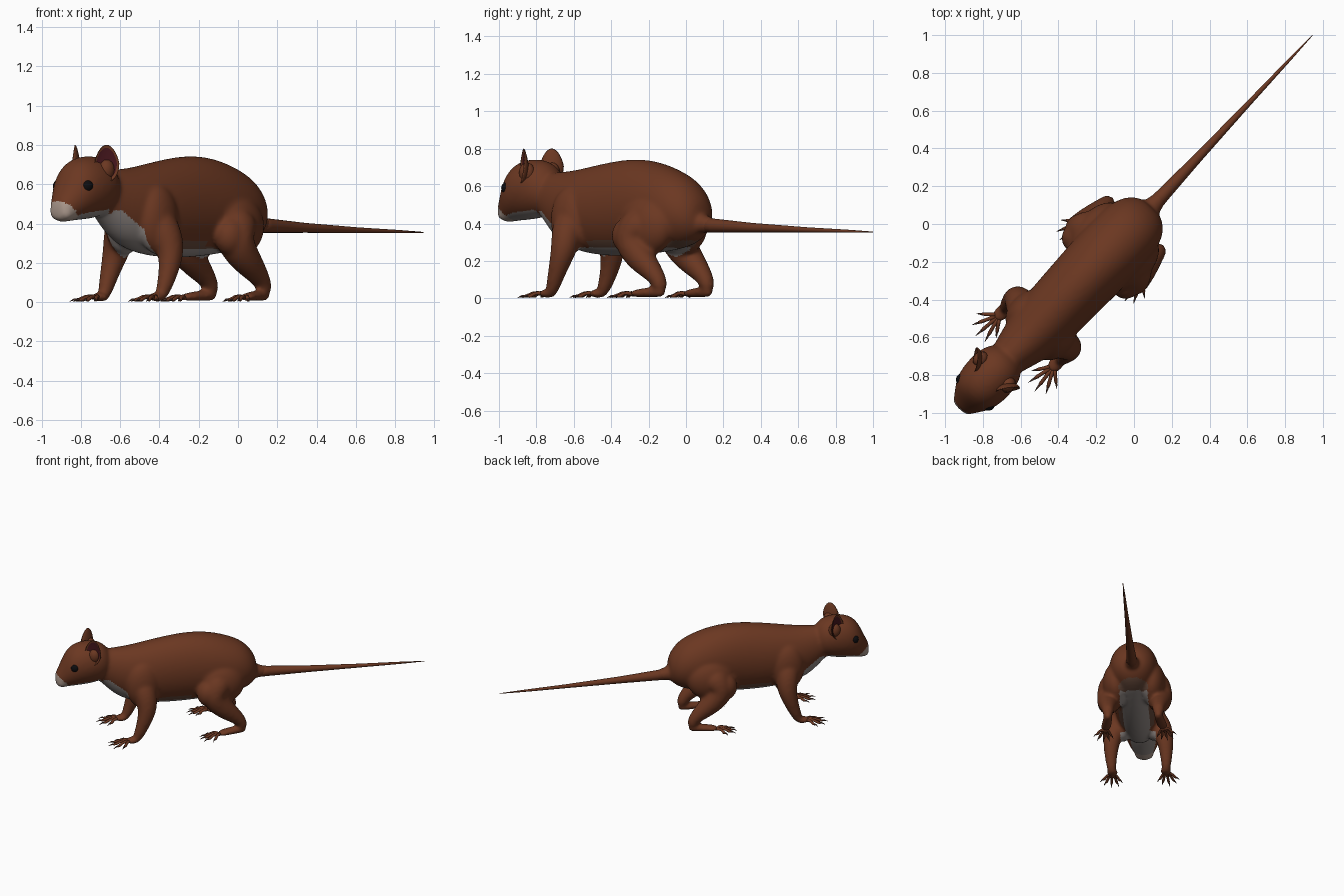
import bpy, bmesh, math
from mathutils import Vector, Matrix

if "Cube" in bpy.data.objects:
    bpy.data.objects.remove(bpy.data.objects["Cube"])

# Animal is modelled in its own frame: X forward, Y to its left, Z up, then turned into place
PLACE = Matrix.Translation((0, -0.01, 0)) @ Matrix.Rotation(math.radians(226.9), 4, 'Z')
HEAD_Y = -0.012


def material(name, rgb):
    m = bpy.data.materials.new(name)
    m.diffuse_color = (*rgb, 1)
    m.use_nodes = True
    m.node_tree.nodes["Principled BSDF"].inputs["Base Color"].default_value = m.diffuse_color
    return m


FUR = material("brown fur", (0.148, 0.039, 0.0155))
BELLY = material("grey belly", (0.28, 0.245, 0.23))
MUZZLE = material("pale muzzle", (0.40, 0.31, 0.26))
FLANK = material("taupe flank", (0.13, 0.065, 0.042))
EAR = material("dark red ear", (0.06, 0.008, 0.012))
EYE = material("black eye", (0.004, 0.004, 0.005))
CLAW = material("dark claw", (0.09, 0.04, 0.028))


def tube(bm, pts, n=12, upright=False):
    """Loft elliptical rings; each point is (x, y, z, half width, half height)."""
    rings = []
    for i, p in enumerate(pts):
        c = Vector(p[:3])
        t = Vector(pts[min(i + 1, len(pts) - 1)][:3]) - Vector(pts[max(i - 1, 0)][:3])
        t = Vector((1, 0, 0)) if upright else t.normalized()
        side = Vector((0, 1, 0))
        side = (side - t * side.dot(t)).normalized()
        up = t.cross(side)
        rings.append([bm.verts.new(c + side * p[3] * math.cos(a) + up * p[4] * math.sin(a))
                      for a in (2 * math.pi * k / n for k in range(n))])
    for a, b in zip(rings, rings[1:]):
        for k in range(n):
            bm.faces.new((a[k], a[(k + 1) % n], b[(k + 1) % n], b[k]))
    bm.faces.new(rings[0][::-1])
    bm.faces.new(rings[-1])


def round_tube(bm, pts, n=12):
    tube(bm, [(*p[:3], p[3], p[3]) for p in pts], n)


def ball(bm, c, r, seg=20):
    m = Matrix.Translation(c) @ Matrix.Diagonal((*r, 1))
    return bmesh.ops.create_uvsphere(bm, u_segments=seg, v_segments=seg // 2, radius=1, matrix=m)["verts"]


def finish(bm, name, mats):
    bmesh.ops.recalc_face_normals(bm, faces=bm.faces)
    me = bpy.data.meshes.new(name)
    bm.to_mesh(me)
    bm.free()
    for m in mats:
        me.materials.append(m)
    ob = bpy.data.objects.new(name, me)
    bpy.context.collection.objects.link(ob)
    for p in me.polygons:
        p.use_smooth = True
    return ob


parts = []

# Body, head and legs, fused into one skin
bm = bmesh.new()
trunk = [(-.14, .50, .36, .06), (-.105, .57, .32, .12), (-.045, .64, .28, .162), (.05, .69, .255, .185),
         (.2, .74, .235, .19), (.37, .755, .22, .182), (.55, .732, .22, .176), (.7, .705, .235, .168),
         (.82, .685, .265, .148), (.92, .68, .32, .12), (1.0, .67, .41, .095), (1.06, .65, .46, .08)]
tube(bm, [(u, HEAD_Y * max(0, u - .8) * 4, (t + b) / 2, w, (t - b) / 2) for u, t, b, w in trunk], 16, True)
head = [(.94, .66, .49, .07), (.98, .71, .455, .115), (1.03, .74, .435, .137), (1.1, .75, .42, .146),
        (1.18, .74, .415, .14), (1.24, .705, .41, .12), (1.28, .64, .405, .09), (1.315, .555, .405, .066),
        (1.342, .51, .425, .045)]
tube(bm, [(u, HEAD_Y, (t + b) / 2, w, (t - b) / 2) for u, t, b, w in head], 16, True)
for s in (1, -1):
    # muzzle cheek
    ball(bm, (1.295, HEAD_Y + s * .034, .455), (.044, .036, .04))
    # front leg
    ball(bm, (.72, s * .115, .42), (.13, .085, .18))
    round_tube(bm, [(.73, s * .10, .46, .08), (.71, s * .155, .36, .09), (.70, s * .193, .26, .072),
                    (.73, s * .203, .17, .055), (.76, s * .203, .09, .043), (.785, s * .20, .035, .035),
                    (.80, s * .20, .025, .02)])
    ball(bm, (.815, s * .197, .026), (.055, .042, .024))
    # hind leg
    ball(bm, (.15, s * .13, .385), (.18, .105, .16))
    ball(bm, (.245, s * .18, .335), (.092, .082, .10))
    round_tube(bm, [(.13, s * .13, .44, .10), (.20, s * .165, .37, .115), (.225, s * .185, .30, .10),
                    (.14, s * .19, .21, .082), (.045, s * .187, .135, .055), (-.002, s * .185, .075, .043),
                    (.005, s * .185, .035, .034)])
    tube(bm, [(-.03, s * .182, .032, .026, .026), (.03, s * .187, .034, .036, .03), (.11, s * .20, .03, .04, .026),
              (.19, s * .215, .024, .042, .02)])
# tail root blend
round_tube(bm, [(.0, 0, .42, .09), (-.10, 0, .405, .066), (-.17, 0, .393, .046), (-.24, 0, .389, .034)])

skin = finish(bm, "body", [FUR])
skin.modifiers.new("round", 'SUBSURF').levels = 2
rm = skin.modifiers.new("fuse", 'REMESH')
rm.mode, rm.voxel_size = 'VOXEL', 0.0105
sm = skin.modifiers.new("soften", 'SMOOTH')
sm.factor, sm.iterations = 0.5, 14
deps = bpy.context.evaluated_depsgraph_get()
fused = bpy.data.meshes.new_from_object(skin.evaluated_get(deps))
skin.modifiers.clear()
skin.data = fused
fused.materials.clear()
for m in (FUR, BELLY, MUZZLE, FLANK):
    fused.materials.append(m)
# pale underside, chest, chin and muzzle
for p in fused.polygons:
    p.use_smooth = True
    c = p.center
    u, y, z = c.x, abs(c.y), c.z
    limit = .272 if u < .7 else min(.272 + (u - .7) * .75, .47)
    p.material_index = 0
    if u > 1.24 and z < .52 - (1.34 - u) * .9:
        p.material_index = 2
    elif u >= 1.0:
        p.material_index = 1 if p.normal.z < -.7 or (u < 1.04 and z < .45) else 0
    elif u > -.08 and y < (.105 if u < .4 else .13) and .212 < z:
        if z < limit and u > .04:
            p.material_index = 1
        elif u < .6 and z < .31:
            p.material_index = 3
    elif .36 < u < .6 and z < .31:
        p.material_index = 1 if z < limit else 3
parts.append(skin)

# Tail
bm = bmesh.new()
round_tube(bm, [(-.12, 0, .395, .045), (-.22, 0, .389, .037), (-.5, 0, .378, .025),
                (-.9, 0, .366, .014), (-1.2, 0, .359, .008), (-1.383, 0, .355, .002)], 16)
parts.append(finish(bm, "tail", [FUR]))

# Toes and claws: a fan on each foot
toes, claws = bmesh.new(), bmesh.new()
for s in (1, -1):
    feet = [((.83, .197), (-34, -14, 6, 27, 50), (.095, .125, .13, .12, .095)),
            ((.17, .212), (-26, -8, 9, 27, 52), (.09, .115, .12, .115, .09))]
    for (u0, y0), angles, lengths in feet:
        for ang, ln in zip(angles, lengths):
            a = math.radians(ang)

            def at(d, z, r):
                return (u0 + d * math.cos(a), s * (y0 + d * math.sin(a)), z, r)

            round_tube(toes, [at(0, .02, .011), at(ln * .4, .028, .011), at(ln * .6, .026, .0095),
                              at(ln * .85, .013, .010), at(ln, .011, .007)], 8)
            round_tube(claws, [at(ln * .93, .013, .006), at(ln * 1.1, .013, .005), at(ln * 1.3, .003, .001)], 6)
parts.append(finish(toes, "toes", [FUR]))
parts.append(finish(claws, "claws", [CLAW]))

# Ears: hollow cups facing forward and outward
for s, side in ((1, "left"), (-1, "right")):
    bm = bmesh.new()
    bmesh.ops.create_uvsphere(bm, u_segments=28, v_segments=16, radius=1)
    for f in bm.faces:
        c = f.calc_center_median()
        f.material_index = 1 if c.z > 0 and c.xy.length < .8 else 0
    for v in bm.verts:
        thick = .036 - .018 * v.co.y
        depth = v.co.z * (-.5 if v.co.z > 0 else 1) * thick
        taper = 1 - .2 * max(0, v.co.y)
        v.co = Vector((depth - .01 * v.co.y, v.co.x * .064 * taper, v.co.y * .095))
    bm.transform(Matrix.Translation((1.09, HEAD_Y + s * .118, .706)) @ Matrix.Rotation(s * math.radians(52), 4, 'Z'))
    # thick root behind the cup
    ball(bm, (1.07, HEAD_Y + s * .098, .672), (.045, .04, .055), 16)
    parts.append(finish(bm, side + "_ear", [FUR, EAR]))

    # Eyes
    bm = bmesh.new()
    ball(bm, (1.215, HEAD_Y + s * .099, .59), (.033, .03, .033))
    parts.append(finish(bm, side + "_eye", [EYE]))

# Turn the finished animal into place
for ob in parts:
    ob.data.transform(PLACE)
